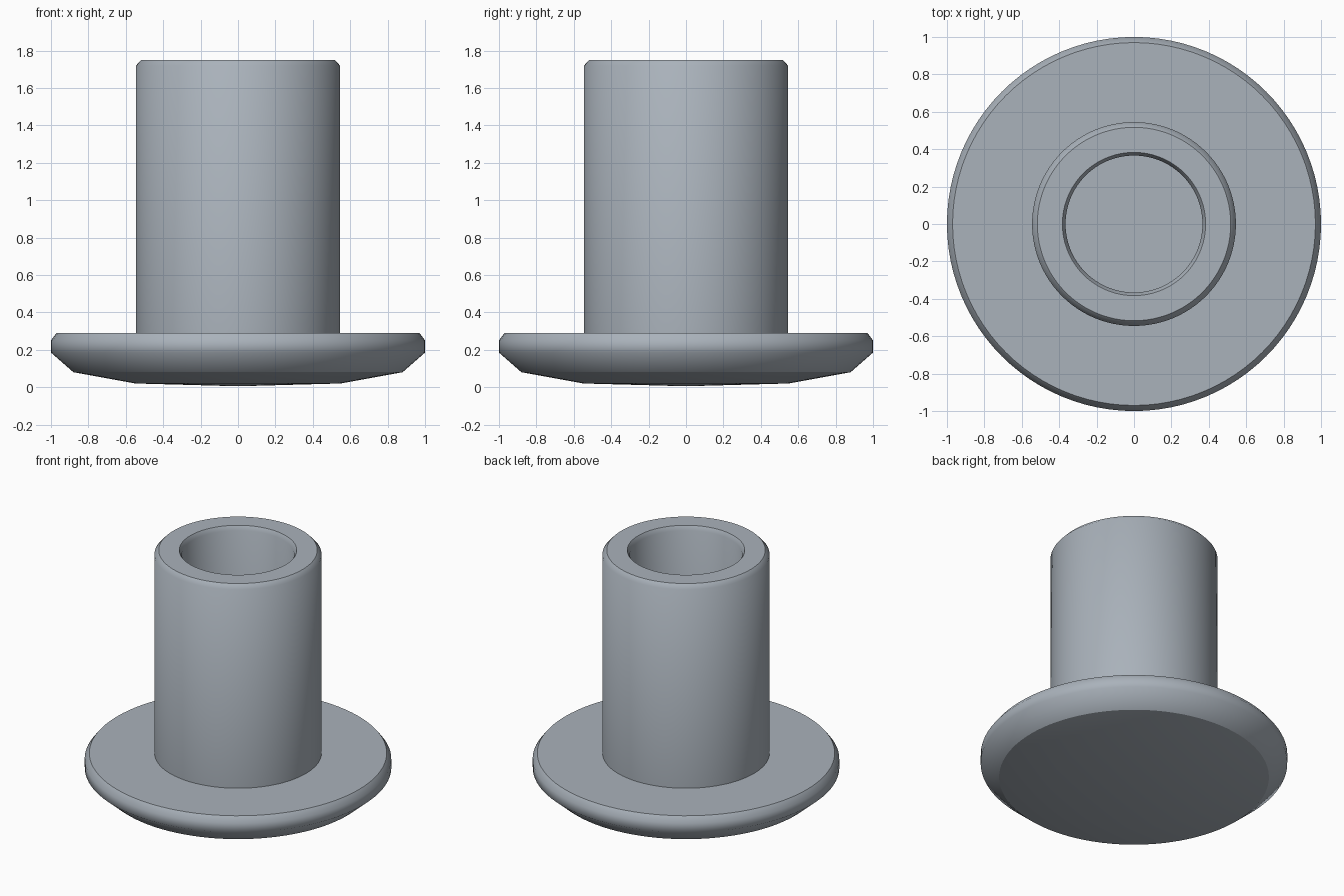
import bpy
import bmesh
import math

if "Cube" in bpy.data.objects:
    bpy.data.objects.remove(bpy.data.objects["Cube"])

SEGMENTS = 96

steel = bpy.data.materials.new("blue_grey_steel")
steel.diffuse_color = (0.40, 0.445, 0.495, 1.0)
steel.use_nodes = True
steel.node_tree.nodes["Principled BSDF"].inputs["Base Color"].default_value = steel.diffuse_color


def lathe(name, profile):
    """Revolve (radius, height, sharp) points around z; list runs with the outside on its right."""
    bm = bmesh.new()
    rings = []
    for r, z, _ in profile:
        if r == 0:
            rings.append([bm.verts.new((0, 0, z))] * SEGMENTS)
        else:
            angles = [2 * math.pi * i / SEGMENTS for i in range(SEGMENTS)]
            rings.append([bm.verts.new((r * math.cos(a), r * math.sin(a), z)) for a in angles])
    for low, high in zip(rings, rings[1:]):
        for i in range(SEGMENTS):
            j = (i + 1) % SEGMENTS
            corners = list(dict.fromkeys((low[i], low[j], high[j], high[i])))
            bm.faces.new(corners).smooth = True
    # crisp creases on the marked rings
    for ring, (r, _, sharp) in zip(rings, profile):
        if sharp and r > 0:
            for i in range(SEGMENTS):
                edge = bm.edges.get((ring[i], ring[(i + 1) % SEGMENTS]))
                edge.smooth = False
    mesh = bpy.data.meshes.new(name)
    bm.to_mesh(mesh)
    bm.free()
    mesh.materials.append(steel)
    obj = bpy.data.objects.new(name, mesh)
    bpy.context.collection.objects.link(obj)
    return obj


# Wide head with a shallow domed underside and softened rim
lathe("flange_head", [
    (0, 0.005, False),
    (0.55, 0.02, False),
    (0.88, 0.08, True),
    (1.0, 0.185, False),
    (1.0, 0.25, False),
    (0.97, 0.29, True),
    (0.545, 0.29, True),
])

# Hollow barrel: outer wall, chamfered mouth, bore and bore floor
lathe("hollow_barrel", [
    (0.545, 0.29, True),
    (0.545, 1.72, False),
    (0.517, 1.75, True),
    (0.383, 1.75, True),
    (0.366, 1.72, False),
    (0.366, 0.29, True),
    (0, 0.29, False),
])
